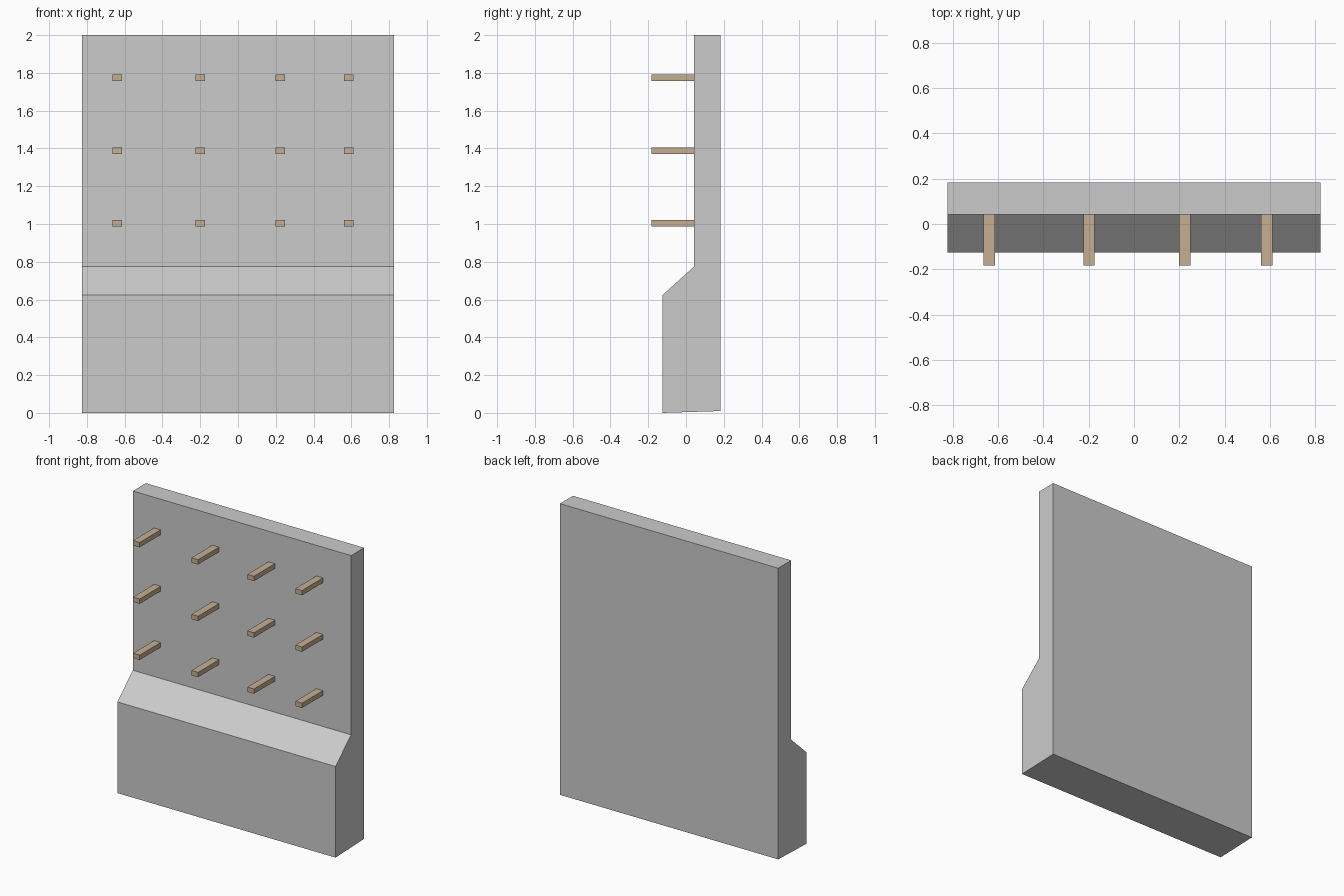
import bpy, bmesh
from mathutils import Vector

if "Cube" in bpy.data.objects:
    bpy.data.objects.remove(bpy.data.objects["Cube"])


def material(name, rgb):
    m = bpy.data.materials.new(name)
    m.diffuse_color = (*rgb, 1)
    m.use_nodes = True
    m.node_tree.nodes["Principled BSDF"].inputs["Base Color"].default_value = m.diffuse_color
    return m


def add_object(name, bm, *mats):
    bmesh.ops.recalc_face_normals(bm, faces=bm.faces[:])
    mesh = bpy.data.meshes.new(name)
    bm.to_mesh(mesh)
    bm.free()
    for m in mats:
        mesh.materials.append(m)
    obj = bpy.data.objects.new(name, mesh)
    bpy.context.collection.objects.link(obj)
    return obj


light_grey = material("light_grey", (0.8, 0.8, 0.8))
dark_grey = material("dark_grey", (0.58, 0.58, 0.58))
wood = material("wood", (0.56, 0.43, 0.29))

HALF_W, PANEL_Y, BACK_Y = 0.825, 0.043, 0.183

# Stand: side profile (y, z) extruded across the width
profile = [(-0.125, 0), (BACK_Y, 0.01), (BACK_Y, 2), (PANEL_Y, 2),
           (PANEL_Y, 0.775), (-0.125, 0.623)]
bm = bmesh.new()
side = bm.faces.new([bm.verts.new((-HALF_W, y, z)) for y, z in profile])
ext = bmesh.ops.extrude_face_region(bm, geom=[side], use_keep_orig=True)
moved = [v for v in ext["geom"] if isinstance(v, bmesh.types.BMVert)]
bmesh.ops.translate(bm, vec=Vector((2 * HALF_W, 0, 0)), verts=moved)
bmesh.ops.recalc_face_normals(bm, faces=bm.faces[:])

# Dark front faces, with a flush light panel inset in the upper one
fronts = [f for f in bm.faces if f.normal.y < -0.99]
for f in fronts:
    f.material_index = 1
upper = max(fronts, key=lambda f: f.calc_center_median().z)
bmesh.ops.inset_region(bm, faces=[upper], thickness=0.075, use_even_offset=True)
upper.material_index = 0
add_object("display_stand", bm, light_grey, dark_grey)

# Pegs: grid of wooden bars projecting from the panel
PEG_FRONT = -0.183
for row, z in enumerate((1.004, 1.388, 1.774)):
    for col, x in enumerate((-0.64, -0.199, 0.224, 0.587)):
        bm = bmesh.new()
        bmesh.ops.create_cube(bm, size=1)
        bmesh.ops.scale(bm, vec=(0.05, PANEL_Y - PEG_FRONT, 0.033), verts=bm.verts)
        bmesh.ops.translate(bm, vec=(x, (PANEL_Y + PEG_FRONT) / 2, z), verts=bm.verts)
        add_object(f"peg_{row + 1}_{col + 1}", bm, wood)
